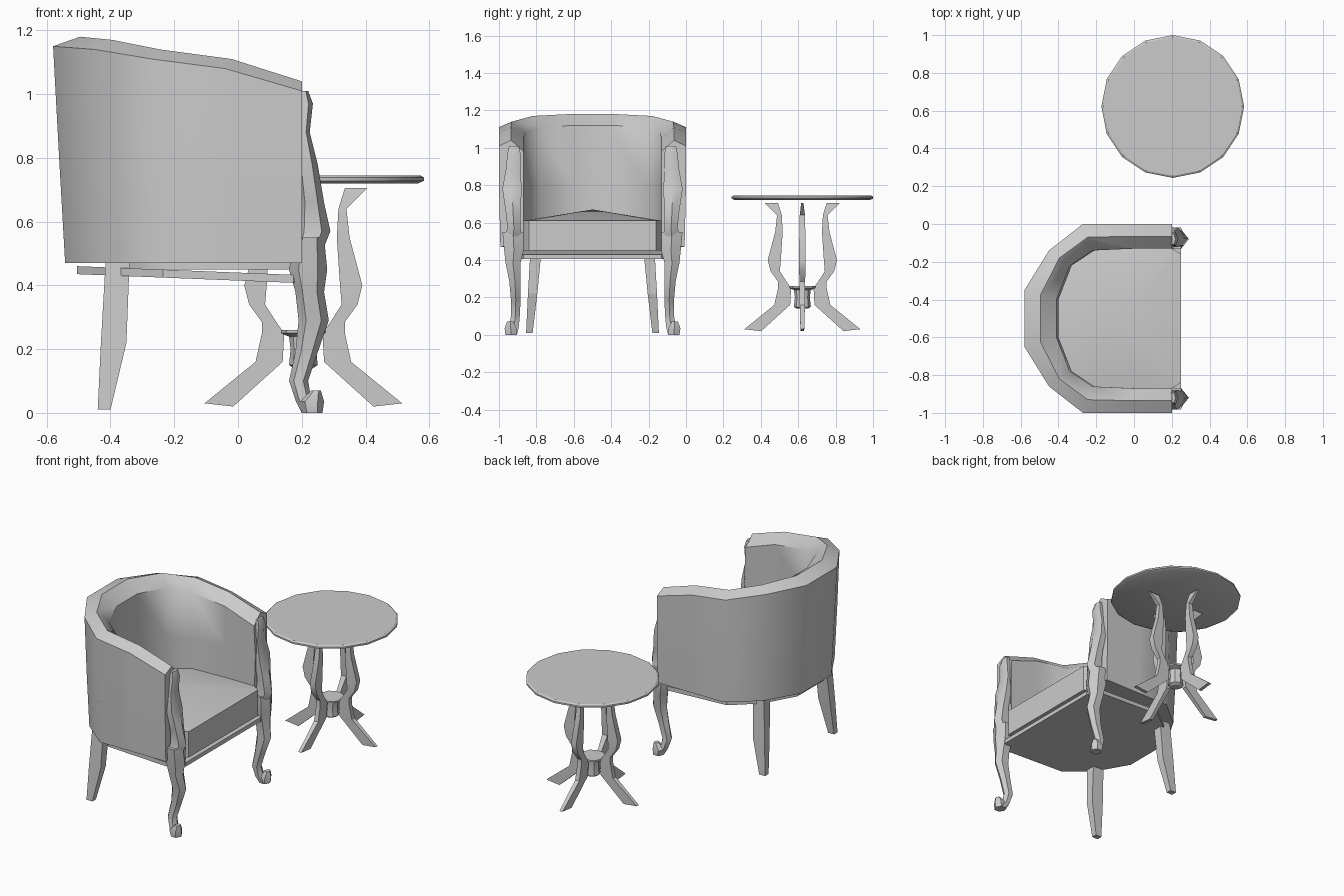
import bpy, bmesh, math
from mathutils import Matrix

cube = bpy.data.objects.get("Cube")
if cube:
    bpy.data.objects.remove(cube)

grey = bpy.data.materials.new("plain grey")
grey.use_nodes = True
grey.diffuse_color = (0.6, 0.6, 0.6, 1)
grey.node_tree.nodes["Principled BSDF"].inputs["Base Color"].default_value = (0.6, 0.6, 0.6, 1)

MID = -0.5  # chair symmetry plane


def finish(name, bm, smooth=40):
    bmesh.ops.recalc_face_normals(bm, faces=bm.faces)
    mesh = bpy.data.meshes.new(name)
    bm.to_mesh(mesh)
    bm.free()
    mesh.materials.append(grey)
    ob = bpy.data.objects.new(name, mesh)
    bpy.context.collection.objects.link(ob)
    bpy.ops.object.select_all(action='DESELECT')
    bpy.context.view_layer.objects.active = ob
    ob.select_set(True)
    if smooth:
        bpy.ops.object.shade_smooth_by_angle(angle=math.radians(smooth))
    return ob


def loft(name, rings, smooth=40):
    """Skin a list of equal closed rings and cap both ends."""
    bm = bmesh.new()
    loops = [[bm.verts.new(p) for p in ring] for ring in rings]
    n = len(loops[0])
    for a, b in zip(loops, loops[1:]):
        for i in range(n):
            j = (i + 1) % n
            bm.faces.new((a[i], a[j], b[j], b[i]))
    bm.faces.new(loops[0])
    bm.faces.new(loops[-1])
    return finish(name, bm, smooth)


def flip(p):
    return (p[0], 2 * MID - p[1], *p[2:])


def mirrored(half):
    return half + [flip(p) for p in reversed(half)]


def oval(z, x0, x1, y0, y1, sides=6):
    cx, cy, rx, ry = (x0 + x1) / 2, (y0 + y1) / 2, (x1 - x0) / 2, (y1 - y0) / 2
    return [(cx + rx * math.cos(math.tau * i / sides),
             cy + ry * math.sin(math.tau * i / sides), z) for i in range(sides)]


def pair(name, rings, smooth=40):
    loft("right_" + name, rings, smooth)
    loft("left_" + name, [[flip(p) for p in r] for r in rings], smooth)


# Wrap-around back and arms: outer plan, inner plan and top height per station
outer = mirrored([(0.2, -1, 1.04), (-0.04, -1, 1.11), (-0.27, -1, 1.14),
                  (-0.45, -0.86, 1.17), (-0.58, -0.65, 1.18)])
inner = mirrored([(0.2, -0.87), (0, -0.87), (-0.22, -0.86),
                  (-0.34, -0.78), (-0.41, -0.6)])
shell = []
for (ox, oy, top), (ix, iy) in zip(outer, inner):
    bx = ox * 0.935 if ox < 0 else ox
    by = MID + (oy - MID) * 0.985
    mx, my = (ox + ix) / 2, (oy + iy) / 2
    shell.append([(bx, by, 0.47), ((bx + ox) / 2, oy, 0.8), (ox, oy, top - 0.03),
                  (mx, my, top), (ix, iy, top - 0.06),
                  (ix + 0.01, iy, 0.8), (ix, iy, 0.48)])
loft("chair_shell", shell, 50)

# Seat cushion with a raised middle
plan = [(0.25, -0.84)] + [(x, y) for x, y in inner] + [(0.25, -0.16)]
bm = bmesh.new()
low = [bm.verts.new((x, y, 0.45)) for x, y in plan]
high = [bm.verts.new((x, y, 0.61)) for x, y in plan]
peak = bm.verts.new((-0.12, MID, 0.67))
bm.faces.new(low)
for i in range(len(plan)):
    j = (i + 1) % len(plan)
    bm.faces.new((low[i], low[j], high[j], high[i]))
    bm.faces.new((high[i], high[j], peak))
finish("seat_cushion", bm, 45)

# Sloping rail board below the seat
board = [(0.25, -0.87)] + [(x * 0.87, MID + (y - MID) * 0.87) for x, y, _ in outer] + [(0.25, -0.13)]
loft("seat_board", [[(x, y, 0.435 - 0.03 * (x + 0.5) / 0.75 + h) for x, y in board]
                    for h in (0, 0.025)], 0)

# Carved posts on the arm fronts
pair("arm_post", [oval(*r) for r in (
    (1.01, 0.19, 0.22, -0.95, -0.89), (0.97, 0.18, 0.235, -0.96, -0.88),
    (0.88, 0.18, 0.225, -0.97, -0.88), (0.78, 0.18, 0.25, -0.99, -0.87),
    (0.66, 0.19, 0.27, -0.97, -0.88), (0.57, 0.18, 0.29, -0.96, -0.88),
    (0.52, 0.17, 0.27, -0.98, -0.87))])

# Curved front legs with scroll feet
pair("front_leg", [oval(*r) for r in (
    (0.55, 0.18, 0.27, -0.99, -0.86), (0.45, 0.16, 0.28, -0.98, -0.86),
    (0.38, 0.18, 0.27, -0.97, -0.88), (0.29, 0.19, 0.285, -0.95, -0.88),
    (0.19, 0.18, 0.25, -0.94, -0.88), (0.1, 0.16, 0.22, -0.94, -0.885),
    (0.04, 0.18, 0.23, -0.95, -0.89), (0, 0.2, 0.26, -0.96, -0.9))])
pair("front_foot", [oval(*r) for r in (
    (0, 0.2, 0.265, -0.97, -0.9), (0.035, 0.19, 0.27, -0.975, -0.9),
    (0.07, 0.23, 0.26, -0.96, -0.92))])

# Tapered plank back legs
pair("back_leg", [[(x0, y0, z), (x1, y0, z), (x1, y1, z), (x0, y1, z)]
                  for z, x0, x1, y0, y1 in (
    (0.01, -0.44, -0.4, -0.855, -0.82), (0.22, -0.43, -0.35, -0.845, -0.795),
    (0.48, -0.415, -0.34, -0.83, -0.77))], 0)

# Round table top
CX, CY = 0.205, 0.622


def disc(radius, z, sides=16):
    return oval(z, CX - radius, CX + radius, CY - radius, CY + radius, sides)


loft("table_top", [disc(0.36, 0.72), disc(0.378, 0.728), disc(0.378, 0.738), disc(0.368, 0.745)], 30)

# Hub between the table legs
loft("table_hub", [disc(r, z, 8) for r, z in ((0.03, 0.14), (0.045, 0.15), (0.04, 0.2),
                                            (0.045, 0.24), (0.075, 0.25), (0.075, 0.26))], 30)

# Four table legs: inner radius, outer radius, height, half thickness
profile = [(0.13, 0.2, 0.705, 0.006), (0.11, 0.135, 0.64, 0.014), (0.105, 0.145, 0.55, 0.016),
           (0.115, 0.185, 0.4, 0.018), (0.12, 0.17, 0.34, 0.018), (0.085, 0.13, 0.285, 0.014),
           (0.06, 0.13, 0.25, 0.014), (0.065, 0.15, 0.16, 0.014)]
for k in range(4):
    turn = Matrix.Translation((CX, CY, 0)) @ Matrix.Rotation(k * math.pi / 2, 4, 'Z')
    rings = [[(a, -t, z), (b, -t, z), (b, t, z), (a, t, z)] for a, b, z, t in profile]
    rings.append([(0.22, -0.01, 0.02), (0.31, -0.01, 0.03), (0.31, 0.01, 0.03), (0.22, 0.01, 0.02)])
    leg = loft(f"table_leg_{k + 1}", rings, 30)
    leg.data.transform(turn)

# Rest the lowest points exactly on the floor
bpy.context.view_layer.update()
